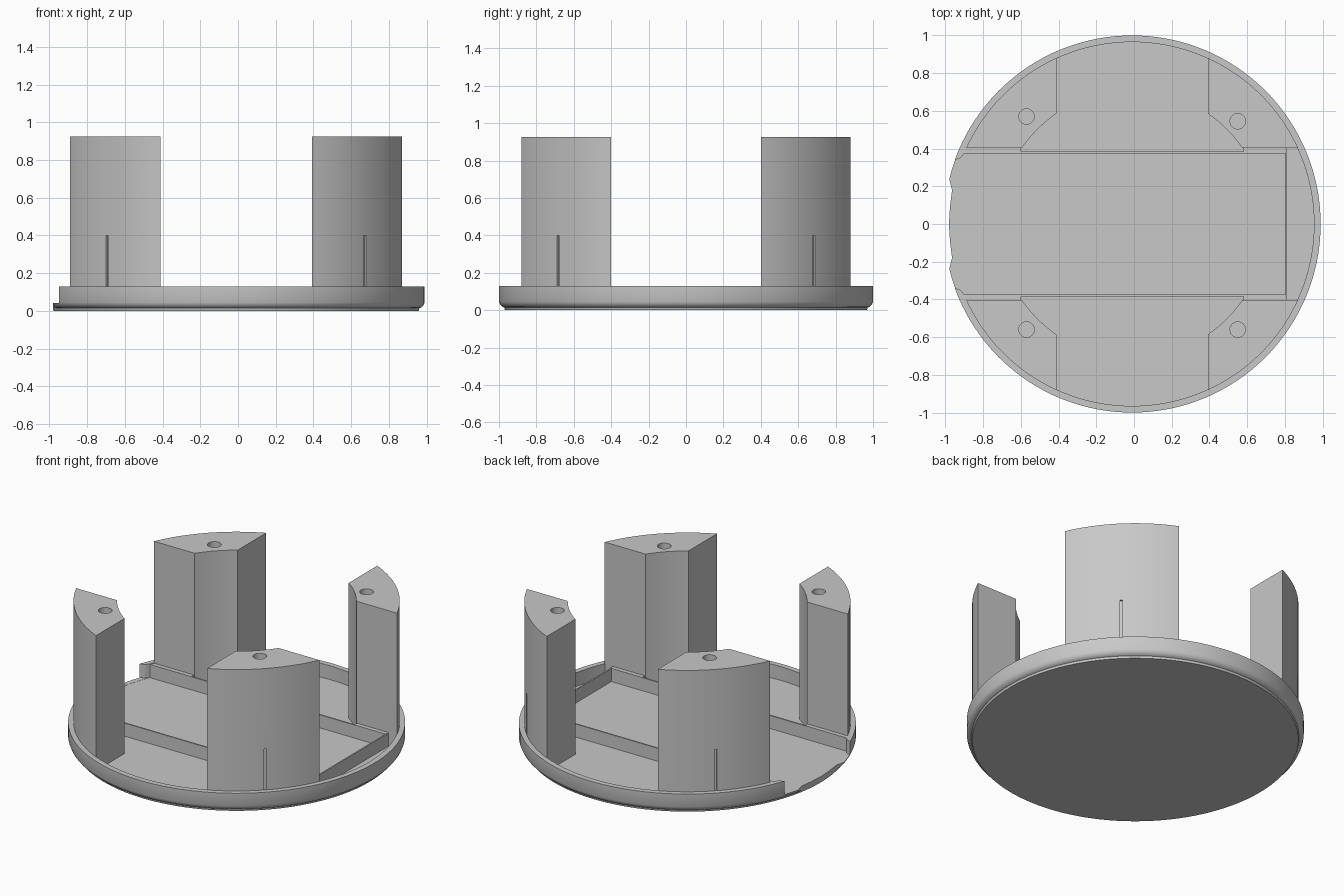
import bpy, bmesh, math
from mathutils import Matrix, Vector

if "Cube" in bpy.data.objects:
    bpy.data.objects.remove(bpy.data.objects["Cube"], do_unlink=True)

CX = -0.01          # centre of the round tray
FLOOR, RIM_TOP, POST_TOP = 0.04, 0.13, 0.925
R_IN, R_POST, R_BORE = 0.965, 0.968, 0.71

grey = bpy.data.materials.new("plain grey")
grey.use_nodes = True
colour = (0.58, 0.58, 0.58, 1)
grey.diffuse_color = colour
grey.node_tree.nodes["Principled BSDF"].inputs["Base Color"].default_value = colour


def finish(name, bm):
    bmesh.ops.recalc_face_normals(bm, faces=bm.faces)
    mesh = bpy.data.meshes.new(name)
    bm.to_mesh(mesh)
    bm.free()
    mesh.materials.append(grey)
    obj = bpy.data.objects.new(name, mesh)
    bpy.context.collection.objects.link(obj)
    return obj


def prism(name, outline, z0, z1):
    """Extrude a flat outline upwards."""
    bm = bmesh.new()
    face = bm.faces.new([bm.verts.new((x, y, z0)) for x, y in outline])
    top = bmesh.ops.extrude_face_region(bm, geom=[face])["geom"]
    verts = [v for v in top if isinstance(v, bmesh.types.BMVert)]
    bmesh.ops.translate(bm, verts=verts, vec=(0, 0, z1 - z0))
    return finish(name, bm)


def box(name, x0, x1, y0, y1, z0, z1):
    return prism(name, [(x0, y0), (x1, y0), (x1, y1), (x0, y1)], z0, z1)


def select(obj):
    bpy.ops.object.select_all(action='DESELECT')
    obj.select_set(True)
    bpy.context.view_layer.objects.active = obj


def cut(obj, cutter):
    cutter.hide_render = True
    mod = obj.modifiers.new("cut", 'BOOLEAN')
    mod.operation, mod.solver, mod.object = 'DIFFERENCE', 'EXACT', cutter
    select(obj)
    bpy.ops.object.modifier_apply(modifier=mod.name)
    bpy.data.objects.remove(cutter, do_unlink=True)


def smooth(obj):
    select(obj)
    bpy.ops.object.shade_smooth_by_angle(angle=math.radians(25))


def arc(r, a0, a1, n=20):
    steps = [a0 + (a1 - a0) * i / n for i in range(n + 1)]
    return [(r * math.cos(a), r * math.sin(a)) for a in steps]


def mirrored(half):
    return half + [(x, -y) for x, y in reversed(half) if y > 0]


# Round tray with raised rim and a stepped lower edge
profile = [(0, 0), (0.968, 0), (0.972, 0.014), (0.982, 0.018), (0.994, 0.03), (1, 0.045),
           (1, RIM_TOP), (R_IN, RIM_TOP), (R_IN, FLOOR), (0, FLOOR)]
bm = bmesh.new()
points = [bm.verts.new((r, 0, z)) for r, z in profile]
edges = [bm.edges.new(pair) for pair in zip(points, points[1:])]
bmesh.ops.spin(bm, geom=points + edges, cent=(0, 0, 0), axis=(0, 0, 1),
               angle=math.tau, steps=128, use_duplicate=False)
bmesh.ops.remove_doubles(bm, verts=bm.verts, dist=0.0005)
bmesh.ops.translate(bm, verts=bm.verts, vec=(CX, 0, 0))
tray = finish("tray", bm)

# Opening in the rim and the wavy lip below it
opening = [(-1.2, 0.335), (-0.95, 0.34), (-0.92, 0.35), (-0.90, 0.375)]
cut(tray, prism("rim_cutter", mirrored(opening), FLOOR + 0.001, 0.3))
lip = [(-1.2, 0.29), (-0.99, 0.28), (-0.965, 0.18), (-0.975, 0.1), (-0.982, 0)]
cut(tray, prism("lip_cutter", mirrored(lip), -0.1, 0.3))
smooth(tray)

# Thin walls of the central channel
for side, sy in (("back", 1), ("front", -1)):
    box(side + "_channel_wall", -0.9, 0.812, *sorted((sy * 0.375, sy * 0.385)),
        FLOOR - 0.01, RIM_TOP - 0.005)
box("end_wall", 0.803, 0.812, -0.38, 0.38, FLOOR - 0.01, RIM_TOP - 0.005)

# Four corner posts with a screw hole, outer slot and foot ledge
edge = 0.402
outer = arc(R_POST, math.asin(edge / R_POST), math.acos(edge / R_POST))
inner = arc(R_BORE, math.acos(edge / R_BORE), math.asin(edge / R_BORE))
holes = {(1, 1): (0.55, 0.545), (-1, 1): (-0.57, 0.57),
         (1, -1): (0.55, -0.56), (-1, -1): (-0.57, -0.56)}
for (sx, sy), (hx, hy) in holes.items():
    name = ("back" if sy > 0 else "front") + ("_left" if sx > 0 else "_right")
    post = prism(name + "_post", [(CX + sx * x, sy * y) for x, y in outer + inner],
                 FLOOR - 0.01, POST_TOP)

    hole = prism("hole_cutter", [(hx + x, hy + y) for x, y in arc(0.041, 0, math.tau, 32)[:-1]],
                 POST_TOP - 0.4, POST_TOP + 0.1)
    cut(post, hole)

    slot = box("slot_cutter", R_POST - 0.012, R_POST + 0.05, -0.007, 0.007, RIM_TOP - 0.02, 0.4)
    turn = Matrix.Rotation(math.atan2(sy, sx), 4, 'Z')
    slot.data.transform(Matrix.Translation(Vector((CX, 0, 0))) @ turn)
    cut(post, slot)
    smooth(post)

    far = 0.81 if sx > 0 else -0.905
    box(name + "_ledge", *sorted((CX + sx * 0.59, far)), *sorted((sy * 0.374, sy * 0.405)),
        FLOOR - 0.01, RIM_TOP - 0.003)
